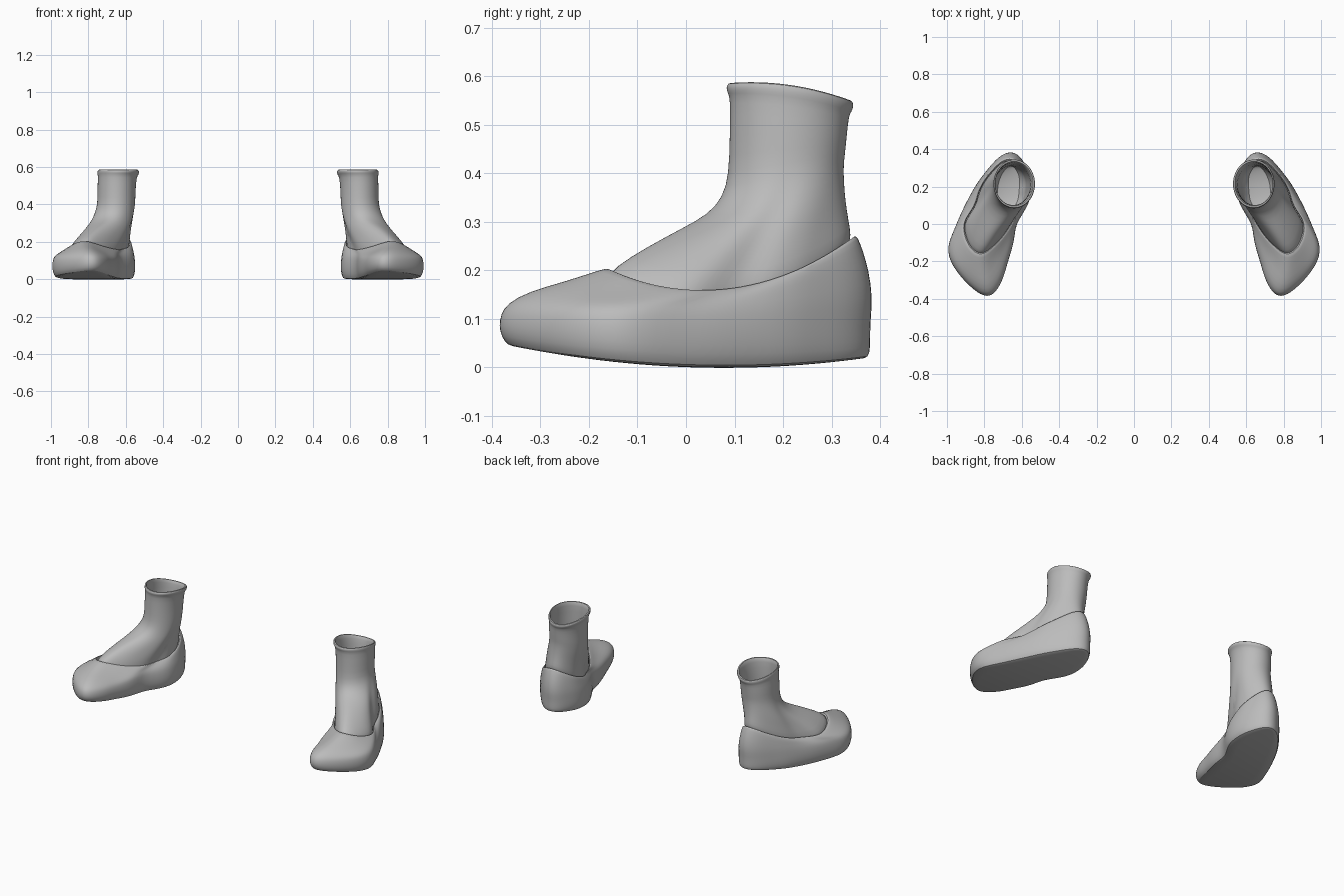
import bpy, bmesh, math

N = 40  # points around each ring

grey = bpy.data.materials.new("plain_grey")
grey.diffuse_color = (0.5, 0.5, 0.5, 1)

# foot centre line (y, x) and half-width factor along the foot (t from toe to heel)
MID = [(-.385, .785), (-.29, .81), (-.2, .83), (-.13, .825), (0, .79), (.13, .72), (.27, .68), (.385, .66)]
WIDE = [(0, .14), (.045, .15), (.123, .167), (.24, .181), (.33, .186), (.5, .16), (.67, .18),
        (.8, .178), (.91, .165), (1, .16)]


def interp(table, v):
    for (a, p), (b, q) in zip(table, table[1:]):
        if v <= b:
            return p + (q - p) * max(0, (v - a) / (b - a))
    return table[-1][1]


def ring(fy, fz, by, bz, width, sag, k, axis=.65):
    """Closed ring from its front point to its back point; k blends foot outline into round shaft."""
    pts = []
    for i in range(N):
        a = 2 * math.pi * i / N
        t = (1 - math.cos(a)) / 2
        y = fy + (by - fy) * t
        z = fz + (bz - fz) * t - sag * 4 * t * (1 - t)
        mid = interp(MID, y) * (1 - k) + axis * k
        half = interp(WIDE, t) * (1 - k) + .11 * k
        pts.append((mid + half * width * math.sin(a), y, z))
    return pts


def loft(name, rings, cap_first=False, cap_last=False):
    bm = bmesh.new()
    rows = [[bm.verts.new(p) for p in ring(*r)] for r in rings]
    for r, s in zip(rows, rows[1:]):
        for i in range(N):
            j = (i + 1) % N
            bm.faces.new((r[i], r[j], s[j], s[i]))
    for row, wanted in ((rows[0], cap_first), (rows[-1], cap_last)):
        if wanted:  # strips across the ring keep its curve
            for i in range(N // 2):
                quad = [row[i], row[i + 1], row[N - i - 1], row[(N - i) % N]]
                bm.faces.new(list(dict.fromkeys(quad)))
    bmesh.ops.recalc_face_normals(bm, faces=bm.faces)
    me = bpy.data.meshes.new(name)
    bm.to_mesh(me)
    bm.free()
    ob = bpy.data.objects.new(name, me)
    bpy.context.collection.objects.link(ob)
    me.materials.append(grey)
    bpy.context.view_layer.objects.active = ob
    ob.select_set(True)
    bpy.ops.object.shade_smooth_by_angle(angle=math.radians(50))
    ob.select_set(False)
    ob.modifiers.new("pair", 'MIRROR').use_mirror_merge = False
    ob.modifiers.new("smooth", 'SUBSURF').levels = 1
    ob.modifiers["smooth"].render_levels = 1


# shoe: sole, rounded welt, sides and dipping top edge
loft("shoe", [
    (-.345, .042, .36, .018, .84, .03, 0),
    (-.37, .045, .378, .02, .91, .031, 0),
    (-.382, .065, .381, .04, .98, .025, 0),
    (-.387, .085, .381, .07, 1.0, .012, 0),
    (-.383, .11, .382, .1, .985, .008, 0),
    (-.37, .132, .386, .145, .955, .02, 0),
    (-.325, .157, .378, .2, .90, .045, 0),
    (-.25, .177, .366, .24, .85, .062, 0),
    (-.17, .204, .355, .27, .79, .075, .03),
    (-.16, .205, .348, .272, .76, .075, .04),
    (-.155, .195, .338, .262, .74, .078, .05),
], cap_first=True)

# ankle upper: instep, shaft, rolled collar and inner lining
loft("ankle_upper", [
    (-.16, .185, .335, .25, .73, .078, .05),
    (-.15, .206, .342, .272, .74, .07, .06),
    (-.08, .249, .335, .305, .74, .055, .2),
    (-.01, .286, .329, .345, .77, .035, .4),
    (.045, .315, .326, .38, .82, .02, .65),
    (.075, .35, .325, .415, .88, .008, .88),
    (.088, .395, .328, .44, .92, 0, 1),
    (.09, .48, .332, .48, .93, 0, 1),
    (.091, .555, .336, .52, .94, -.01, 1, .645),
    (.086, .564, .342, .527, .99, -.012, 1, .642),
    (.082, .576, .346, .538, 1.02, -.013, 1, .64),
    (.086, .586, .344, .549, 1.0, -.014, 1, .64),
    (.096, .587, .335, .552, .93, -.014, 1, .641),
    (.102, .574, .328, .54, .89, -.012, 1, .643),
    (.1, .48, .322, .48, .87, 0, 1),
    (.098, .395, .318, .42, .86, 0, 1),
    (.085, .34, .315, .36, .8, .01, .9),
    (.05, .29, .31, .29, .7, .02, .65),
    (.04, .2, .31, .2, .65, .02, .6),
], cap_last=True)
